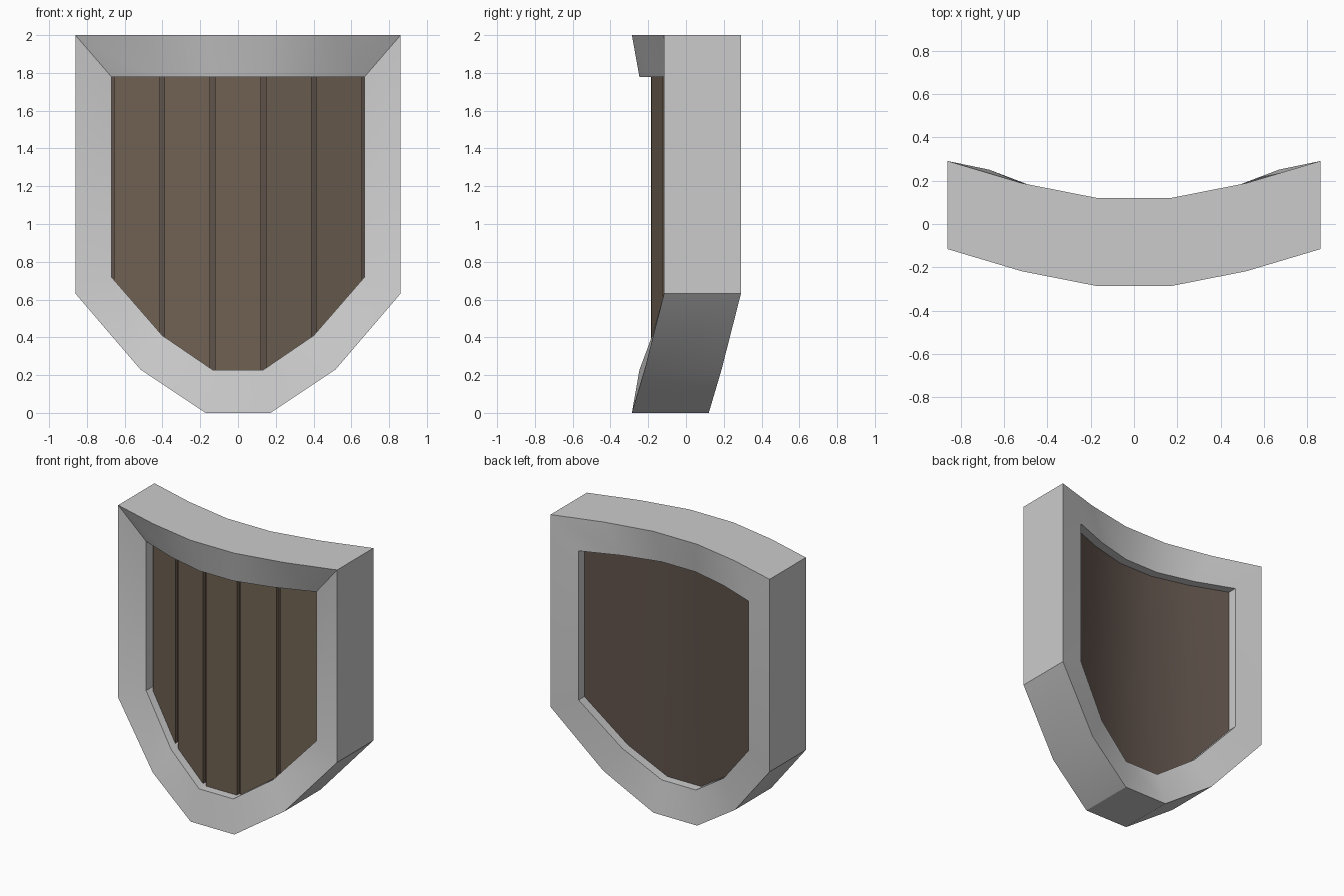
import bpy, bmesh

if "Cube" in bpy.data.objects:
    bpy.data.objects.remove(bpy.data.objects["Cube"])

# Half profiles: x, bottom z, depth centre of the bend
OUT = [(0.172, 0.0, -0.083), (0.517, 0.23, -0.015), (0.861, 0.632, 0.0875)]
INN = [(0.134, 0.228, -0.083), (0.401, 0.41, -0.015), (0.669, 0.718, 0.0875)]
OUT_D, INN_D = 0.2035, 0.1635      # half depths of the rim
OUT_TOP, INN_TOP = 2.0, 1.778


def mirrored(half):
    return [(-x, z, y) for x, z, y in reversed(half)] + list(half)


def make(name, verts, faces, colour=None):
    bm = bmesh.new()
    vs = [bm.verts.new(v) for v in verts]
    for f in faces:
        bm.faces.new([vs[i] for i in f])
    bmesh.ops.recalc_face_normals(bm, faces=bm.faces)
    me = bpy.data.meshes.new(name)
    bm.to_mesh(me)
    bm.free()
    ob = bpy.data.objects.new(name, me)
    bpy.context.collection.objects.link(ob)
    if colour:
        mat = bpy.data.materials.new(name + "_wood")
        mat.diffuse_color = colour
        mat.use_nodes = True
        mat.node_tree.nodes["Principled BSDF"].inputs["Base Color"].default_value = mat.diffuse_color
        me.materials.append(mat)
    bpy.ops.object.select_all(action='DESELECT')
    ob.select_set(True)
    bpy.context.view_layer.objects.active = ob
    bpy.ops.object.shade_smooth_by_angle(angle=0.5)
    return ob


def ring(half, top, depth):
    row = mirrored(half)
    return ([(x, y + depth, z) for x, z, y in row] +
            [(x, y + depth, top) for x, z, y in reversed(row)])


def slab(name, columns, top, front, back, colour):
    """Curved upright slab through columns (x, bottom z, y)."""
    verts, faces, n = [], [], len(columns)
    for x, z, y in columns:
        verts += [(x, y + front, z), (x, y + front, top),
                  (x, y + back, top), (x, y + back, z)]
    for i in range(n - 1):
        for k in range(4):
            a, b = i * 4 + k, i * 4 + (k + 1) % 4
            faces.append((a, b, b + 4, a + 4))
    faces += [(0, 1, 2, 3), tuple(n * 4 - 4 + k for k in range(4))]
    return make(name, verts, faces, colour)


# Rim: four loops (outer front, outer back, inner back, inner front)
loops = [ring(OUT, OUT_TOP, -OUT_D), ring(OUT, OUT_TOP, OUT_D),
         ring(INN, INN_TOP, INN_D), ring(INN, INN_TOP, -INN_D)]
n = len(loops[0])
rim_faces = []
for a in range(4):
    b = (a + 1) % 4
    for i in range(n):
        j = (i + 1) % n
        rim_faces.append((a * n + i, a * n + j, b * n + j, b * n + i))
make("rim", [v for l in loops for v in l], rim_faces)

# Backing board, slightly let into the rim
cols = [(x * 1.006, z - 0.008, y) for x, z, y in mirrored(INN)]
slab("backing_board", cols, INN_TOP + 0.006, -0.075, 0.1, (0.115, 0.085, 0.07, 1))

# Planks: one between each pair of bend lines, with narrow gaps
GAP = 0.013
row = mirrored(INN)
for i, (p, q) in enumerate(zip(row, row[1:])):
    t = GAP / (q[0] - p[0])
    ends = []
    for s in (t, 1 - t):
        x, z, y = (u + (v - u) * s for u, v in zip(p, q))
        ends.append((x, z - 0.006, y))
    slab("plank_%d" % (i + 1), ends, INN_TOP + 0.004, -0.103, -0.05,
         (0.16, 0.12, 0.085, 1))
